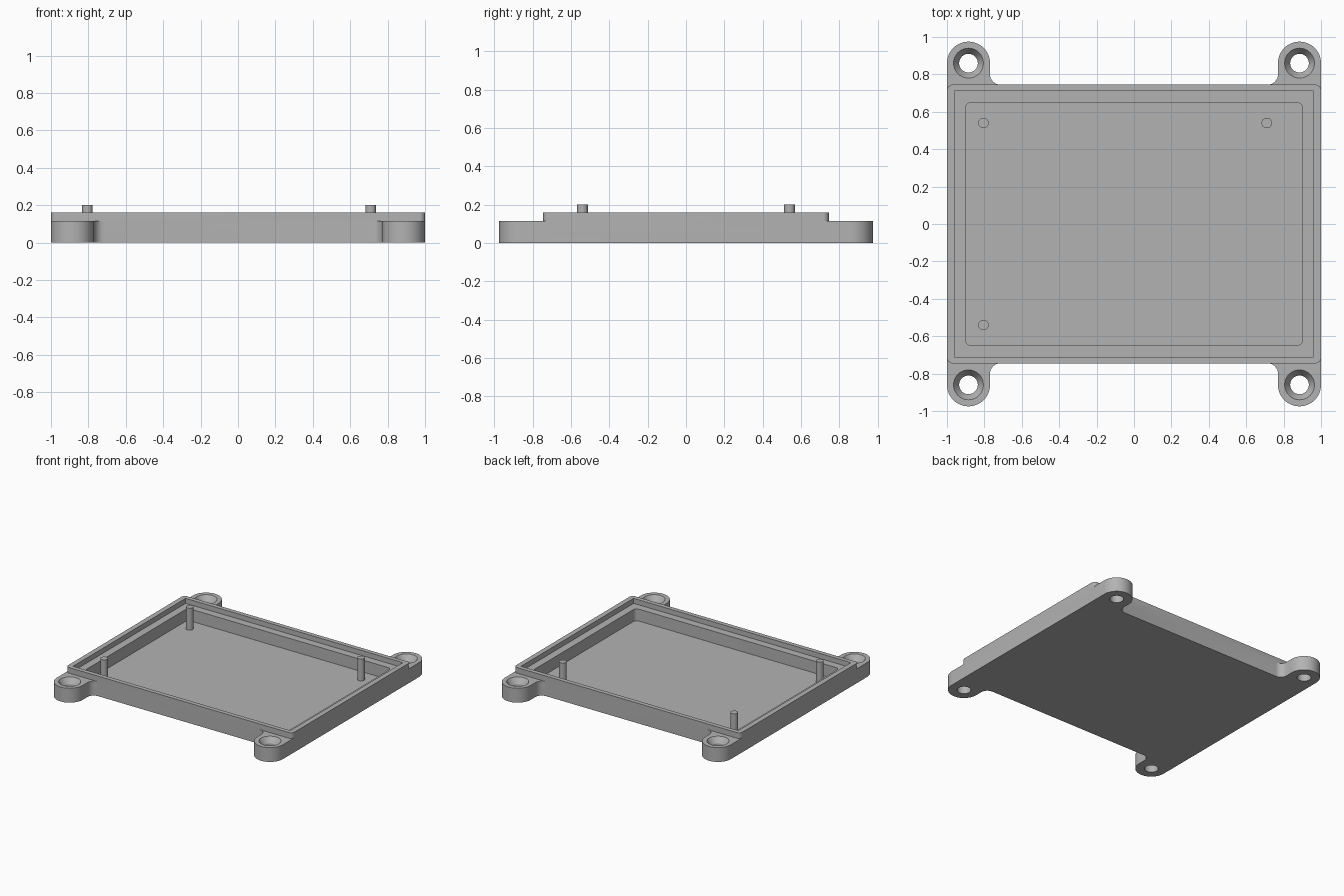
import bpy, bmesh
from math import cos, sin, radians

if "Cube" in bpy.data.objects:
    bpy.data.objects.remove(bpy.data.objects["Cube"])

grey = bpy.data.materials.new("plain grey")
grey.diffuse_color = (0.45, 0.45, 0.45, 1)
grey.use_nodes = True
grey.node_tree.nodes["Principled BSDF"].inputs["Base Color"].default_value = grey.diffuse_color


def arc(cx, cy, r, a0, a1, n):
    return [(cx + r * cos(radians(a0 + (a1 - a0) * i / n)),
             cy + r * sin(radians(a0 + (a1 - a0) * i / n))) for i in range(n + 1)]


def rounded_rect(hx, hy, r, n=8):
    pts = []
    for k, (sx, sy) in enumerate([(1, 1), (-1, 1), (-1, -1), (1, -1)]):
        pts += arc(sx * (hx - r), sy * (hy - r), r, 90 * k, 90 * k + 90, n)
    return pts


def loft(name, rings):
    """Closed solid through rings of (outline, z), bottom to top."""
    bm = bmesh.new()
    loops = [[bm.verts.new((x, y, z)) for x, y in pts] for pts, z in rings]
    bm.faces.new(loops[0][::-1])
    bm.faces.new(loops[-1])
    n = len(loops[0])
    for a, b in zip(loops, loops[1:]):
        for i in range(n):
            j = (i + 1) % n
            bm.faces.new((a[i], a[j], b[j], b[i]))
    bmesh.ops.recalc_face_normals(bm, faces=bm.faces)
    me = bpy.data.meshes.new(name)
    bm.to_mesh(me)
    bm.free()
    ob = bpy.data.objects.new(name, me)
    bpy.context.collection.objects.link(ob)
    me.materials.append(grey)
    return ob


def select(ob):
    bpy.ops.object.select_all(action='DESELECT')
    ob.select_set(True)
    bpy.context.view_layer.objects.active = ob


def combine(ob, other, operation):
    select(ob)
    m = ob.modifiers.new(operation.lower(), 'BOOLEAN')
    m.operation, m.object, m.solver = operation, other, 'EXACT'
    bpy.ops.object.modifier_apply(modifier=m.name)
    bpy.data.objects.remove(other)


def smooth(ob):
    select(ob)
    bpy.ops.object.shade_smooth_by_angle(angle=radians(30))


EAR_X, EAR_Y, EAR_R, EAR_Z = 0.885, 0.86, 0.115, 0.115
BODY_Y, RIM_Z, FLOOR_Z, LEDGE_Z, FIL = 0.745, 0.16, 0.025, 0.12, 0.055

# Base plate outline: one quarter with ear and fillet, mirrored four ways
quarter = arc(EAR_X, EAR_Y, EAR_R, 0, 180, 24) + \
    arc(EAR_X - EAR_R - FIL, BODY_Y + FIL, FIL, 0, -90, 8)
half = quarter + [(-x, y) for x, y in reversed(quarter)]
outline = half + [(x, -y) for x, y in reversed(half)]
tray = loft("tray", [(outline, 0), (outline, EAR_Z)])

# Raised wall block
wall_outline = rounded_rect(1.0, BODY_Y, 0.03)
combine(tray, loft("wall", [(wall_outline, 0.05), (wall_outline, RIM_Z)]), 'UNION')

# Stepped recess: square-cornered lid ledge above a rounded cavity
cavity = rounded_rect(0.90, 0.65, 0.03)
combine(tray, loft("cavity_cutter", [(cavity, FLOOR_Z), (cavity, 0.3)]), 'DIFFERENCE')
ledge = [(0.96, 0.71), (-0.96, 0.71), (-0.96, -0.71), (0.96, -0.71)]
combine(tray, loft("ledge_cutter", [(ledge, LEDGE_Z), (ledge, 0.3)]), 'DIFFERENCE')

# Countersunk screw holes in the ears
for sx in (-1, 1):
    for sy in (-1, 1):
        ring = lambda r: arc(sx * EAR_X, sy * EAR_Y, r, 0, 360, 32)[:-1]
        cutter = loft("hole_cutter", [(ring(0.05), -0.1), (ring(0.05), EAR_Z - 0.045),
                                      (ring(0.08), EAR_Z), (ring(0.08), 0.15)])
        combine(tray, cutter, 'DIFFERENCE')
smooth(tray)

# Locating pegs standing on the floor
for i, (x, y) in enumerate([(-0.805, 0.54), (-0.805, -0.54), (0.71, 0.54)]):
    ring = arc(x, y, 0.028, 0, 360, 24)[:-1]
    smooth(loft(f"peg_{i + 1}", [(ring, FLOOR_Z - 0.005), (ring, 0.2)]))
